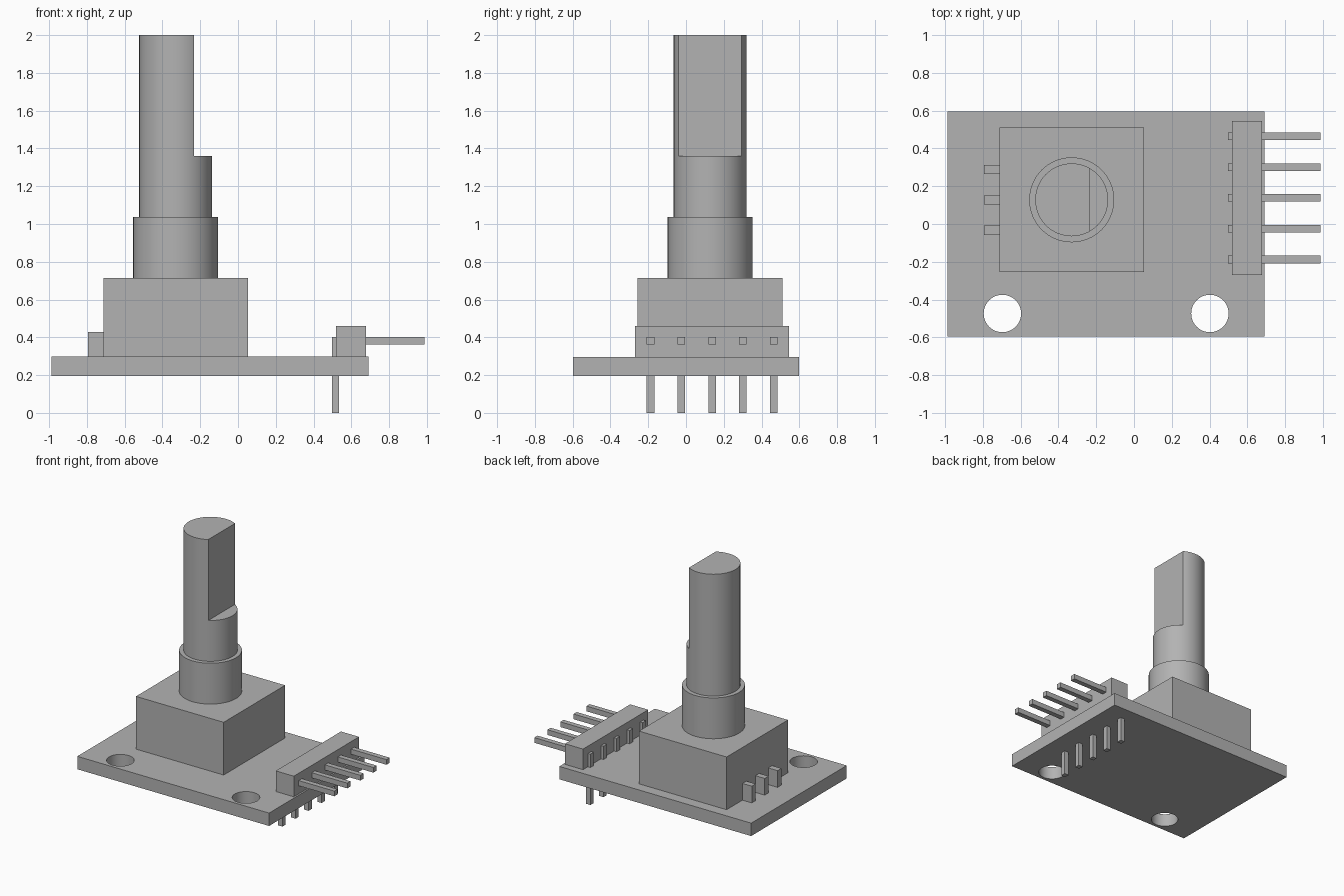
import bpy
import bmesh
import math

if "Cube" in bpy.data.objects:
    bpy.data.objects.remove(bpy.data.objects["Cube"])

grey = bpy.data.materials.new("plain grey")
grey.use_nodes = True
GREY = (0.45, 0.45, 0.45, 1)
grey.diffuse_color = GREY
grey.node_tree.nodes["Principled BSDF"].inputs["Base Color"].default_value = GREY


def finish(name, bm):
    mesh = bpy.data.meshes.new(name)
    bm.to_mesh(mesh)
    bm.free()
    obj = bpy.data.objects.new(name, mesh)
    bpy.context.collection.objects.link(obj)
    mesh.materials.append(grey)
    return obj


def box(name, x, y, z):
    """Box from (low, high) ranges on each axis."""
    bm = bmesh.new()
    bmesh.ops.create_cube(bm, size=1)
    for v in bm.verts:
        v.co = [sum(r) / 2 + c * (r[1] - r[0]) for c, r in zip(v.co, (x, y, z))]
    return finish(name, bm)


def cylinder(name, x, y, radius, z):
    bm = bmesh.new()
    bmesh.ops.create_cone(bm, cap_ends=True, segments=64, radius1=radius,
                          radius2=radius, depth=z[1] - z[0])
    bmesh.ops.translate(bm, vec=(x, y, sum(z) / 2), verts=bm.verts)
    return finish(name, bm)


def cut(target, cutter):
    cutter.hide_render = True
    mod = target.modifiers.new("cut", "BOOLEAN")
    mod.operation = "DIFFERENCE"
    mod.solver = "EXACT"
    mod.object = cutter
    bpy.context.view_layer.objects.active = target
    bpy.ops.object.modifier_apply(modifier=mod.name)
    bpy.data.objects.remove(cutter)


def smooth(obj):
    bpy.ops.object.select_all(action="DESELECT")
    obj.select_set(True)
    bpy.context.view_layer.objects.active = obj
    bpy.ops.object.shade_smooth_by_angle(angle=math.radians(30))


def around(centre, width):
    return (centre - width / 2, centre + width / 2)


BOARD_TOP = 0.297
AXIS_X, AXIS_Y = -0.33, 0.128

# Circuit board with two mounting holes
board = box("circuit_board", (-0.988, 0.69), (-0.597, 0.597), (0.195, BOARD_TOP))
for hole_x in (-0.697, 0.402):
    cut(board, cylinder("hole_cutter", hole_x, -0.474, 0.099, (0.1, 0.4)))
smooth(board)

# Encoder housing and threaded collar
box("housing", around(AXIS_X, 0.767), around(AXIS_Y, 0.767), (BOARD_TOP, 0.714))
smooth(cylinder("collar", AXIS_X, AXIS_Y, 0.225, (0.714, 1.037)))

# Shaft with a flat cut on its upper part
shaft = cylinder("shaft", AXIS_X, AXIS_Y, 0.193, (1.037, 2))
cut(shaft, box("flat_cutter", (-0.233, 0.2), around(AXIS_Y, 1), (1.36, 2.2)))
smooth(shaft)

# Solder tabs beside the housing
for i in range(3):
    box(f"solder_tab_{i + 1}", (-0.795, -0.7135),
        around(AXIS_Y + (i - 1) * 0.161, 0.048), (BOARD_TOP, 0.429))

# Header block with five right-angle pins
box("header_block", (0.519, 0.677), around(0.138, 0.815), (BOARD_TOP, 0.46))
for i in range(5):
    pin_y = around(0.138 + (i - 2) * 0.163, 0.04)
    box(f"pin_arm_{i + 1}", (0.497, 0.988), pin_y, (0.361, 0.402))
    box(f"pin_leg_{i + 1}", (0.497, 0.535), pin_y, (0, 0.361))
